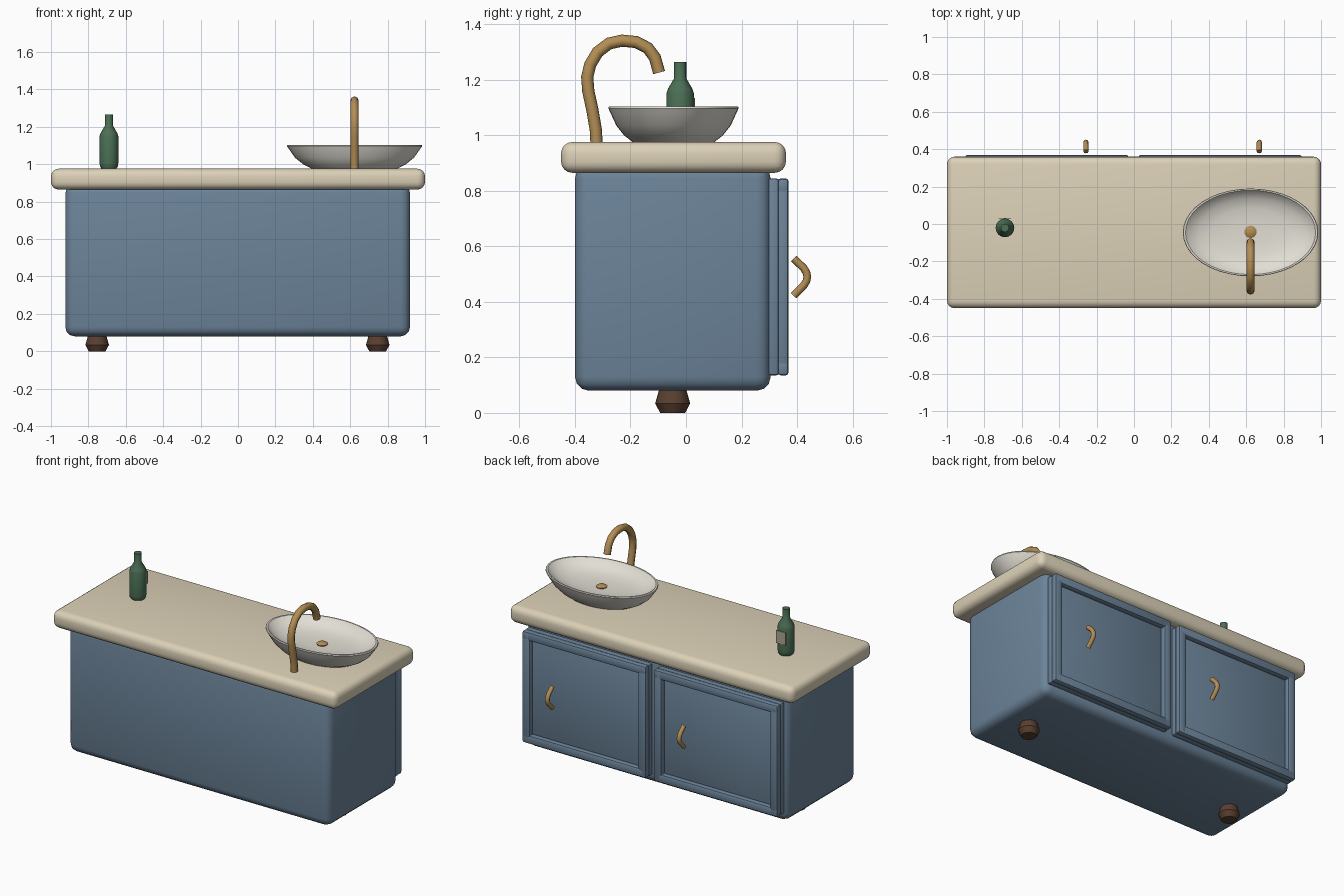
import bpy, bmesh, math

if "Cube" in bpy.data.objects:
    bpy.data.objects.remove(bpy.data.objects["Cube"])


def material(name, rgb):
    m = bpy.data.materials.new(name)
    m.diffuse_color = (*rgb, 1)
    m.use_nodes = True
    m.node_tree.nodes["Principled BSDF"].inputs["Base Color"].default_value = m.diffuse_color
    return m


BLUE = material("blue_paint", (0.15, 0.23, 0.32))
STONE = material("cream_stone", (0.72, 0.64, 0.48))
CERAMIC = material("ceramic", (0.76, 0.73, 0.66))
BRASS = material("brass", (0.45, 0.27, 0.09))
GLASS = material("green_glass", (0.07, 0.16, 0.09))
WOOD = material("dark_wood", (0.10, 0.05, 0.03))
PAPER = material("paper", (0.42, 0.38, 0.29))


def finish(ob, mat, angle=40):
    ob.data.materials.append(mat)
    bpy.ops.object.select_all(action='DESELECT')
    ob.select_set(True)
    bpy.context.view_layer.objects.active = ob
    bpy.ops.object.shade_smooth_by_angle(angle=math.radians(angle))
    return ob


def box(name, lo, hi, mat, bevel=0.0, segments=3):
    """Rounded box between two corners."""
    bm = bmesh.new()
    bmesh.ops.create_cube(bm, size=1)
    for v in bm.verts:
        v.co = [(a + b) / 2 + c * (b - a) for a, b, c in zip(lo, hi, v.co)]
    if bevel:
        bmesh.ops.bevel(bm, geom=bm.edges[:], offset=bevel, segments=segments,
                        profile=0.5, affect='EDGES')
    me = bpy.data.meshes.new(name)
    bm.to_mesh(me)
    bm.free()
    ob = bpy.data.objects.new(name, me)
    bpy.context.collection.objects.link(ob)
    return finish(ob, mat)


def lathe(name, profile, x, y, mat, sides=16, squash=1.0, angle=40):
    """Spin an (r, z) profile around z; squash scales it along y."""
    bm = bmesh.new()
    vs = [bm.verts.new((r, 0, z)) for r, z in profile]
    es = [bm.edges.new(p) for p in zip(vs, vs[1:])]
    bmesh.ops.spin(bm, geom=vs + es, cent=(0, 0, 0), axis=(0, 0, 1),
                   angle=math.tau, steps=sides, use_duplicate=False)
    bmesh.ops.remove_doubles(bm, verts=bm.verts[:], dist=1e-5)
    bmesh.ops.recalc_face_normals(bm, faces=bm.faces[:])
    for v in bm.verts:
        v.co = (v.co.x + x, v.co.y * squash + y, v.co.z)
    me = bpy.data.meshes.new(name)
    bm.to_mesh(me)
    bm.free()
    ob = bpy.data.objects.new(name, me)
    bpy.context.collection.objects.link(ob)
    return finish(ob, mat, angle)


def tube(name, x, path, radius, mat):
    """Capped round tube along (y, z) points at a fixed x."""
    cu = bpy.data.curves.new(name, 'CURVE')
    cu.dimensions = '3D'
    cu.bevel_depth = radius
    cu.bevel_resolution = 2
    cu.use_fill_caps = True
    sp = cu.splines.new('POLY')
    sp.points.add(len(path) - 1)
    for p, (y, z) in zip(sp.points, path):
        p.co = (x, y, z, 1)
    ob = bpy.data.objects.new(name, cu)
    bpy.context.collection.objects.link(ob)
    bpy.ops.object.select_all(action='DESELECT')
    ob.select_set(True)
    bpy.context.view_layer.objects.active = ob
    bpy.ops.object.convert(target='MESH')
    return finish(bpy.context.object, mat, 50)


# Cabinet and countertop
box("cabinet_body", (-0.923, -0.40, 0.08), (0.92, 0.305, 0.895), BLUE, 0.05)
box("countertop", (-1, -0.45, 0.865), (1, 0.36, 0.976), STONE, 0.04, 4)

# Two turned feet
for side, x in (("left", -0.753), ("right", 0.747)):
    lathe("foot_" + side, [(0, 0), (0.045, 0), (0.063, 0.034), (0.05, 0.08),
                           (0.045, 0.10), (0, 0.10)], x, -0.048, WOOD, 12)

# Framed doors with pulls
Z0, Z1, RAIL = 0.135, 0.845, 0.055
for side, x0 in (("left", -0.902), ("right", 0.025)):
    x1 = x0 + 0.872
    box("door_panel_" + side, (x0, 0.295, Z0), (x1, 0.335, Z1), BLUE, 0.01, 2)
    for part, lo, hi in (
            ("bottom_rail", (x0, Z0), (x1, Z0 + RAIL)),
            ("top_rail", (x0, Z1 - RAIL), (x1, Z1)),
            ("outer_stile", (x0, Z0), (x0 + RAIL, Z1)),
            ("inner_stile", (x1 - RAIL, Z0), (x1, Z1))):
        box(f"{part}_{side}", (lo[0], 0.33, lo[1]), (hi[0], 0.37, hi[1]),
            BLUE, 0.012, 2)
    tube("door_pull_" + side, x0 + 0.645,
         [(0.388, 0.422), (0.424, 0.459), (0.434, 0.475), (0.437, 0.49),
          (0.434, 0.505), (0.424, 0.522), (0.388, 0.556)], 0.014, BRASS)

# Oval vessel basin with drain
lathe("basin", [(0, 0.968), (0.21, 0.968), (0.23, 0.977), (0.275, 1.0),
                (0.318, 1.035), (0.35, 1.08), (0.362, 1.097), (0.359, 1.104),
                (0.348, 1.104), (0.33, 1.088), (0.28, 1.062), (0.2, 1.047),
                (0.1, 1.041), (0, 1.04)], 0.623, -0.045, CERAMIC, 40, 0.648)
lathe("drain", [(0, 1.03), (0.03, 1.035), (0.033, 1.046), (0.022, 1.053),
                (0, 1.055)], 0.623, -0.042, BRASS, 16)

# Gooseneck faucet
tube("faucet", 0.623,
     [(-0.322, 0.965), (-0.325, 1.02), (-0.337, 1.09), (-0.352, 1.16),
      (-0.356, 1.21), (-0.345, 1.255), (-0.318, 1.30), (-0.277, 1.331),
      (-0.23, 1.341), (-0.18, 1.336), (-0.138, 1.315), (-0.112, 1.28),
      (-0.097, 1.226)], 0.022, BRASS)

# Bottle with flat label on the door side
lathe("bottle", [(0, 0.972), (0.038, 0.972), (0.048, 0.99), (0.05, 1.005),
                 (0.05, 1.15), (0.044, 1.168), (0.022, 1.205),
                 (0.022, 1.265), (0, 1.265)], -0.69, -0.021, GLASS, 16)
box("bottle_label", (-0.725, 0.029, 1.055), (-0.657, 0.033, 1.135), PAPER)
